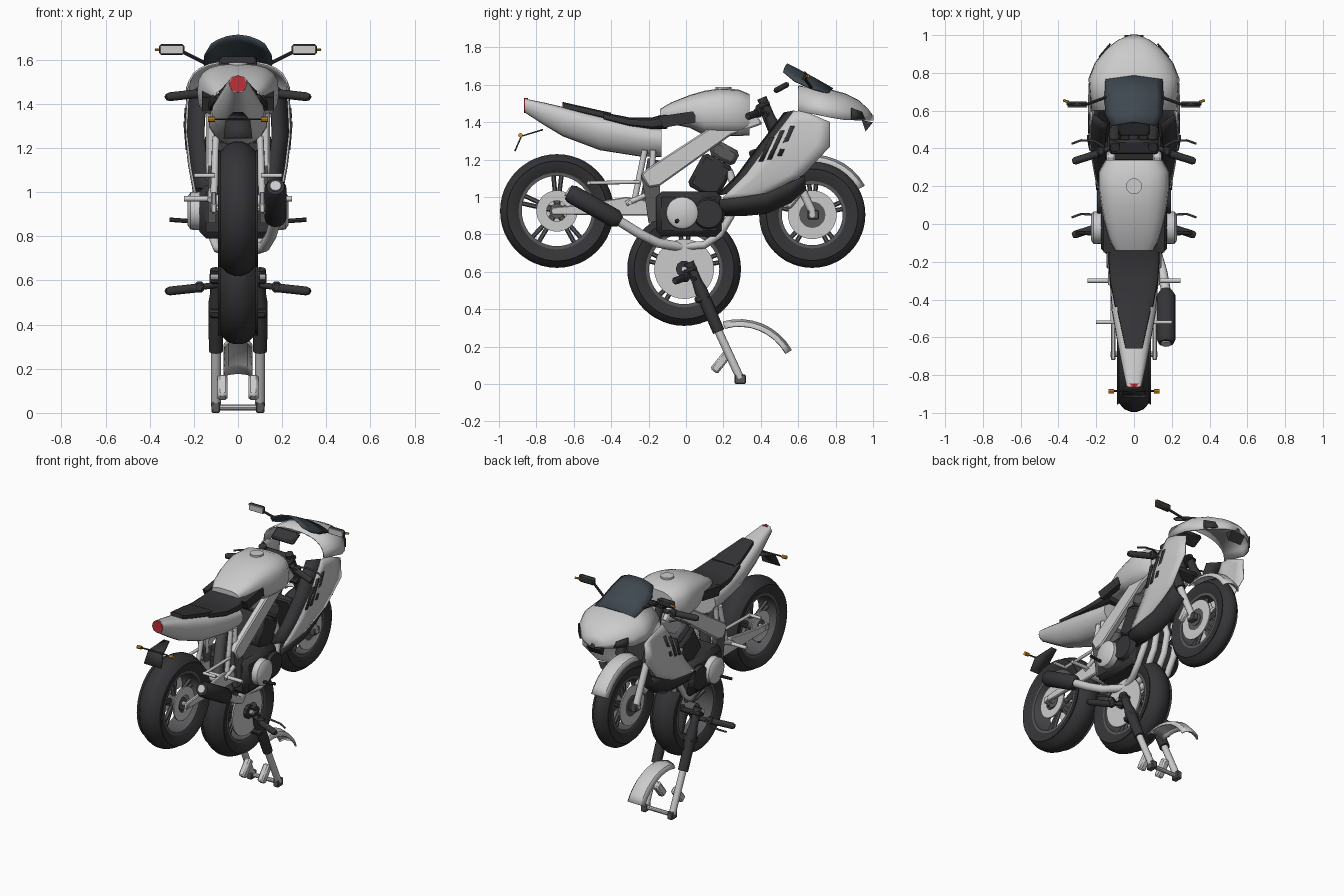
import bpy, math
from mathutils import Vector, Matrix

if "Cube" in bpy.data.objects:
    bpy.data.objects.remove(bpy.data.objects["Cube"])

def mat(name, c):
    m = bpy.data.materials.new(name)
    m.diffuse_color = (*c, 1)
    m.use_nodes = True
    m.node_tree.nodes["Principled BSDF"].inputs["Base Color"].default_value = m.diffuse_color
    return m
DARK = mat("dark", (.035, .035, .038)); GUN = mat("gunmetal", (.10, .10, .105))
RED = mat("red", (.5, .03, .04)); AMBER = mat("amber", (.7, .3, .02)); GLASS = mat("glass", (.05, .065, .08))

def add(name, verts, faces, m=None, solid=0, ang=35, bevel=0):
    me = bpy.data.meshes.new(name)
    me.from_pydata([tuple(v) for v in verts], [], faces)
    import bmesh
    bm = bmesh.new(); bm.from_mesh(me)
    bmesh.ops.recalc_face_normals(bm, faces=bm.faces)
    bm.to_mesh(me); bm.free()
    me.shade_smooth(); me.set_sharp_from_angle(angle=math.radians(ang))
    if m: me.materials.append(m)
    o = bpy.data.objects.new(name, me)
    bpy.context.scene.collection.objects.link(o)
    if solid:
        md = o.modifiers.new("thickness", 'SOLIDIFY'); md.thickness = solid; md.offset = 0
    if bevel:
        md = o.modifiers.new("bevel", 'BEVEL'); md.width = bevel; md.segments = 1
    return o

def loft(name, rings, m=None, closed=True, cap=True, loop=False, **k):
    n, r = len(rings[0]), len(rings)
    f = []
    for i in range(r if loop else r - 1):
        for j in range(n if closed else n - 1):
            a, b, j2 = i * n, (i + 1) % r * n, (j + 1) % n
            f.append((a + j, a + j2, b + j2, b + j))
    if cap and closed and not loop:
        f += [tuple(range(n))[::-1], tuple(range((r - 1) * n, r * n))]
    return add(name, [p for q in rings for p in q], f, m, **k)

def sheet(name, rows, m=None, solid=.008):
    return loft(name, rows, m, closed=False, cap=False, solid=solid)

def tube(name, pts, rad, m=None, n=12):
    pts = [Vector(p) for p in pts]
    rad = rad if isinstance(rad, list) else [rad] * len(pts)
    ref = Vector((1, 0, 0)) if abs((pts[-1] - pts[0]).normalized().x) < .8 else Vector((0, 0, 1))
    rings = []
    for i, p in enumerate(pts):
        t = (pts[min(i + 1, len(pts) - 1)] - pts[max(i - 1, 0)]).normalized()
        u = t.cross(ref).normalized(); v = t.cross(u)
        rings.append([p + rad[i] * (u * math.cos(a) + v * math.sin(a)) for a in (math.tau * j / n for j in range(n))])
    return loft(name, rings, m)

def box(name, c, s, m=None, rx=0, bevel=.01):
    R = Matrix.Rotation(rx, 3, 'X')
    q = [(-1, -1), (1, -1), (1, 1), (-1, 1)]
    return loft(name, [[Vector(c) + R @ Vector((x * s[0] / 2, y * s[1] / 2, z * s[2] / 2)) for x, y in q] for z in (-1, 1)], m, bevel=bevel)

def plate(name, yz, x0, x1, m=None, bevel=0):
    return loft(name, [[(x, y, z) for y, z in yz] for x in (x0, x1)], m, bevel=bevel)

def lathe(name, prof, c, m=None, n=40):
    return loft(name, [[(c[0] + x, c[1] + r * math.cos(a), c[2] + r * math.sin(a)) for x, r in prof]
                       for a in (math.tau * i / n for i in range(n))], m, loop=True)

def ring_disc(name, c, x, t, r0, r1, m=None):
    lathe(name, [(x - t, r0), (x - t, r1), (x + t, r1), (x + t, r0)], c, m)

def body(name, secs, m=None, n=20, p=.7, taper=0):
    rings = []
    for y, w, zb, zt in secs:
        r = []
        for i in range(n):
            c, s = math.cos(math.tau * i / n), math.sin(math.tau * i / n)
            sx, sz = math.copysign(abs(c) ** p, c), math.copysign(abs(s) ** p, s)
            r.append((w * sx * (1 - taper * max(0, -sz)), y, (zb + zt) / 2 + (zt - zb) / 2 * sz))
        rings.append(r)
    return loft(name, rings, m, ang=40)

# Wheels: tyre, rim, hub, paired spokes
def wheel(name, y, z, R, ri, w):
    c = (0, y, z)
    half = [(.75, ri - .005), (.95, ri + .03), (1, (R + ri) / 2 + .01), (.88, R - .045), (.55, R - .014), (.2, R - .001)]
    lathe(name + "_tyre", [(-a * w, r) for a, r in half] + [(a * w, r) for a, r in half[::-1]], c, DARK, 48)
    ring_disc(name + "_rim", c, 0, .75 * w, ri - .022, ri + .003, GUN)
    tube(name + "_hub", [(-.07, y, z), (.07, y, z)], .04, GUN, 16)
    tube(name + "_axle", [(-.125, y, z), (.125, y, z)], .015, None, 10)
    for i in range(5):
        for d in (-.14, .14):
            a = math.tau * i / 5 + .3
            tube(name + "_spoke", [(0, y + r * math.cos(a + e), z + r * math.sin(a + e)) for r, e in ((.03, d), (ri - .01, d * .8))], .012, GUN, 6)
wheel("rear_wheel", -.69, .925, .305, .21, .09)
wheel("front_wheel", .675, .905, .285, .185, .062)
wheel("spare_wheel", -.01, .615, .305, .21, .09)
for s in (-1, 1):
    ring_disc("front_brake_disc", (0, .675, .905), s * .065, .004, .07, .13)
    ring_disc("front_disc_carrier", (0, .675, .905), s * .062, .004, .03, .072, GUN)
ring_disc("rear_brake_disc", (0, -.69, .925), .075, .004, .055, .11)
ring_disc("rear_sprocket", (0, -.69, .925), -.075, .004, .04, .1)
tube("spare_wheel_disc", [(.068, -.01, .615), (.078, -.01, .615)], .16, None, 32)
tube("spare_wheel_hub", [(.07, -.01, .615), (.1, -.01, .615)], .045, DARK, 10)

# Fork assembly, used on the bike and again as a loose set below
def fork(name, dy, dz):
    P = lambda x, y, z: (x, y + dy, z + dz)
    for s in (-1, 1):
        x = s * .1
        tube(name + "_upper_leg", [P(x, .405, 1.53), P(x, .45, 1.425), P(x, .47, 1.38), P(x, .565, 1.16)], [.026, .026, .034, .032], DARK)
        tube(name + "_lower_leg", [P(x, .56, 1.17), P(x, .68, .91)], .022)
        box(name + "_axle_clamp", P(x, .68, .905), (.038, .06, .05), GUN, 0, .005)
        box(name + "_caliper", P(s * .07, .575, .995), (.045, .05, .12), None, -.67)
        tube(name + "_handlebar", [P(x, .415, 1.46), P(s * .2, .37, 1.445)], .014, DARK)
        tube(name + "_grip", [P(s * .19, .373, 1.445), P(s * .31, .335, 1.432), P(s * .325, .33, 1.43)], [.02, .02, .014], DARK)
        box(name + "_switch", P(s * .175, .385, 1.45), (.04, .045, .05), DARK)
        tube(name + "_lever", [P(s * .16, .41, 1.455), P(s * .21, .44, 1.45), P(s * .28, .443, 1.44), P(s * .33, .425, 1.43)], .006, GUN, 6)
    box(name + "_top_clamp", P(0, .41, 1.49), (.26, .08, .03), DARK, .4)
    box(name + "_lower_clamp", P(0, .475, 1.34), (.26, .08, .04), DARK, .4)
    tube(name + "_stem", [P(0, .41, 1.5), P(0, .48, 1.33)], .03, DARK)
    tube(name + "_axle", [P(-.1, .68, .905), P(.1, .68, .905)], .014, None, 10)
    rows = []
    for i in range(9):
        a = math.radians(106 - 77 * i / 8)
        rows.append([P(x, .675 + (.318 - d) * math.cos(a), .905 + (.318 - d) * math.sin(a))
                     for x, d in ((-.062, .035), (-.045, .012), (0, 0), (.045, .012), (.062, .035))])
    sheet(name + "_mudguard", rows)
fork("front_fork", 0, 0)
fork("loose_fork", -.39, -.88)

# Tank, seats and tail
body("tank", [(-.14, .1, 1.4, 1.47), (-.08, .13, 1.39, 1.505), (.02, .158, 1.37, 1.545), (.1, .175, 1.33, 1.568),
              (.18, .185, 1.325, 1.58), (.28, .185, 1.325, 1.575), (.34, .15, 1.33, 1.55)])
tube("fuel_cap", [(0, .2, 1.57), (0, .2, 1.588)], .042, None, 16)
body("tail", [(-.86, .04, 1.45, 1.525), (-.76, .062, 1.385, 1.505), (-.66, .082, 1.325, 1.482), (-.46, .118, 1.25, 1.435),
              (-.25, .132, 1.217, 1.39), (-.13, .13, 1.213, 1.37)], p=.6, taper=.35)
body("seat", [(-.44, .1, 1.41, 1.452), (-.3, .128, 1.375, 1.425), (-.18, .136, 1.36, 1.425), (-.1, .13, 1.365, 1.45)], DARK, p=.5)
body("rear_seat", [(-.66, .045, 1.47, 1.508), (-.46, .088, 1.425, 1.463), (-.4, .09, 1.41, 1.45)], DARK, p=.4)
tube("tail_light", [(0, -.865, 1.49), (0, -.845, 1.49)], .04, RED, 8)
for s in (-1, 1):
    plate("tank_trim", [(-.15, 1.43), (.05, 1.46), (.05, 1.4), (-.12, 1.37)], s * .125, s * .162, DARK)
    tube("rear_indicator_stalk", [(0, -.88, 1.33), (s * .11, -.885, 1.33)], .005, DARK, 6)
    tube("rear_indicator", [(s * .105, -.885, 1.33), (s * .135, -.885, 1.33)], .012, AMBER, 8)
sheet("plate_holder", [[(-w, y, z), (w, y, z)] for w, y, z in ((.02, -.765, 1.36), (.055, -.88, 1.325), (.065, -.915, 1.245))], DARK)

# Nose shell, screen, dash, lights
arch = [math.pi * i / 12 for i in range(13)]
nose = [(.6, .225, 1.46, 1.592), (.77, .237, 1.425, 1.572), (.85, .205, 1.412, 1.55), (.92, .15, 1.41, 1.515), (.97, .085, 1.41, 1.47), (1, .015, 1.41, 1.43)]
sheet("nose", [[(w * math.copysign(abs(math.cos(a)) ** .8, math.cos(a)), y, zb + (zt - zb) * math.sin(a) ** .8) for a in arch]
               for y, w, zb, zt in nose])
sheet("screen", [[(w * u, y - .02 * abs(u), z - d * u * u) for u in (-1, -.75, -.4, 0, .4, .75, 1)]
                 for w, y, z, d in ((.15, .785, 1.578, .025), (.155, .68, 1.638, .055), (.15, .6, 1.68, .06), (.12, .54, 1.71, .04))], GLASS)
box("dash", (0, .51, 1.585), (.17, .09, .03), DARK, .5)
plate("chin", [(.94, 1.41), (1.0, 1.4), (.96, 1.35)], -.05, .05, DARK)
for s in (-1, 1):
    sheet("headlight", [[(s * .185, .885, 1.415), (s * .185, .885, 1.475)], [(s * .125, .955, 1.415), (s * .135, .94, 1.455)]], DARK)
    tube("mirror_stalk", [(s * .15, .67, 1.585), (s * .26, .63, 1.64)], .008, DARK, 8)
    box("mirror_housing", (s * .3, .635, 1.645), (.115, .026, .05), DARK)
    box("mirror_glass", (s * .3, .62, 1.645), (.105, .006, .04), None, 0, .002)
    tube("mirror_indicator", [(s * .345, .645, 1.645), (s * .375, .655, 1.645)], .007, AMBER, 6)

# Side fairings with slots, dark liner and belly pan
def fx(z):
    k = [(.9, .165), (1.0, .2), (1.12, .222), (1.3, .243), (1.47, .225)]
    for (a, p), (b, q) in zip(k, k[1:]):
        if z <= b: return p + (q - p) * (z - a) / (b - a)
    return .225
rows = [(.985, .19, .23), (1.02, .22, .44), (1.12, .32, .63), (1.27, .43, .77), (1.4, .53, .77), (1.46, .575, .63)]
for s in (-1, 1):
    sheet("side_fairing", [[(s * (fx(z) - .02 * (t - .5) ** 2), l + (r - l) * t, z) for t in (0, .25, .5, .75, 1)] for z, l, r in rows])
    sheet("fairing_liner", [[(s * (fx(z) - .01), l + .005, z), (s * (fx(z) - .085), l - .05, z - .01)] for z, l, r in rows[1:]], DARK)
    for (y0, z0), (y1, z1) in (((.4, 1.19), (.46, 1.32)), ((.445, 1.2), (.515, 1.355)), ((.5, 1.22), (.57, 1.38))):
        sheet("fairing_slot", [[(s * (fx(z) + .003), y - .012, z), (s * (fx(z) + .003), y + .012, z)] for y, z in ((y0, z0), (y1, z1))], DARK)
    top = [(.18, .985), (.3, 1.0), (.43, 1.02), (.56, 1.08), (.635, 1.115)]
    low = [(.18, .9), (.3, .9), (.43, .912), (.56, .97), (.64, 1.04)]
    sheet("belly_pan", [[(s * (.198 + .012 * i / 4), *a), (s * .19, (a[0] + b[0]) / 2, (a[1] + b[1]) / 2), (s * .135, *b)]
                        for i, (a, b) in enumerate(zip(top, low))], DARK)

# Engine and radiator
box("crankcase", (0, .015, .91), (.35, .35, .24), DARK, 0, .03)
box("cylinders", (0, .13, 1.11), (.27, .18, .2), DARK, -.5, .02)
box("cylinder_head", (0, .205, 1.235), (.26, .15, .09), GUN, -.5, .02)
box("radiator", (0, .4, 1.13), (.3, .05, .26), DARK, .35)
for s in (-1, 1):
    tube("engine_cover", [(s * .16, -.02, .915), (s * .215, -.02, .915), (s * .228, -.02, .915)], [.088, .085, .065], None, 20)
    tube("front_engine_cover", [(s * .16, .12, .91), (s * .195, .12, .91)], [.09, .075], DARK, 16)

# Exhaust
X = .17
tube("muffler", [(X, -.63, 1.025), (X, -.61, 1.015), (X, -.38, .885), (X, -.35, .868)], [.04, .05, .05, .028], DARK, 16)
tube("muffler_tip", [(X, -.637, 1.03), (X, -.6, 1.008)], .026, None, 12)
tube("exhaust_pipe", [(X, -.36, .873), (.15, -.25, .805), (.12, -.15, .755), (.06, -.04, .735), (.03, .04, .735)], .026)
for x in (-.115, -.04, .04, .115):
    tube("header_pipe", [(x * .5, .0, .735), (x * .8, .1, .745), (x, .18, .8), (x, .24, .9), (x, .27, 1.02), (x, .23, 1.14)], .021)

# Frame, swingarm, footrests
for s in (-1, 1):
    plate("frame_spar", [(-.24, 1.12), (-.21, 1.15), (.12, 1.365), (.36, 1.46), (.41, 1.39), (.24, 1.33), (-.14, 1.06), (-.2, 1.05)], s * .1, s * .145, bevel=.008)
    plate("pivot_plate", [(-.24, 1.12), (-.14, 1.06), (-.13, .88), (-.2, .86), (-.22, 1.0)], s * .1, s * .135, GUN)
    plate("swingarm", [(-.14, .97), (-.32, 1.0), (-.6, .955), (-.72, .945), (-.72, .905), (-.6, .905), (-.15, .9)], s * .098, s * .122, bevel=.005)
    tube("subframe_rear", [(s * .11, -.28, .96), (s * .1, -.22, 1.25)], .016)
    tube("subframe_front", [(s * .11, -.19, 1.03), (s * .1, -.175, 1.25)], .016)
    tube("rest_bracket", [(s * .12, -.19, 1.02), (s * .125, -.32, .965)], .014)
    tube("rear_rest_bracket", [(s * .115, -.25, 1.08), (s * .115, -.52, 1.075)], .01)
    tube("footrest", [(s * .11, -.3, .97), (s * .245, -.3, .97)], .012)
    tube("rear_footrest", [(s * .105, -.52, 1.075), (s * .2, -.52, 1.075)], .01)
    tube("pedal", [(s * .12, -.05, .86), (s * .24, -.05, .87), (s * .31, -.045, .875)], .01, DARK, 8)
tube("swingarm_bridge", [(-.11, -.33, .96), (.11, -.33, .96)], .03)
tube("shock_absorber", [(0, -.22, .93), (0, -.17, 1.2)], .035, GUN)
